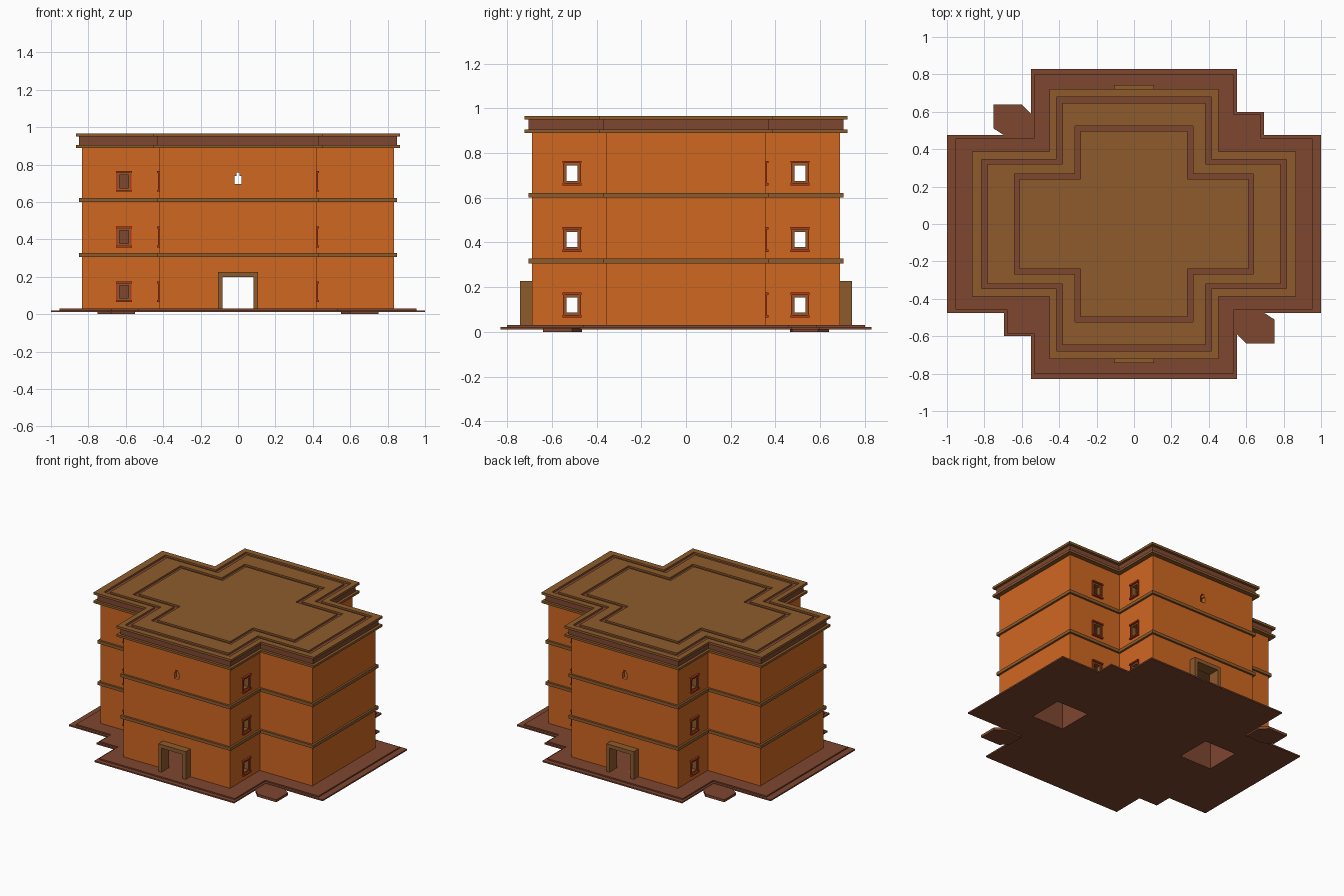
import bpy, bmesh

cube = bpy.data.objects.get("Cube")
if cube:
    bpy.data.objects.remove(cube, do_unlink=True)


def material(name, rgb):
    lin = [((c / 255 + 0.055) / 1.055) ** 2.4 for c in rgb] + [1.0]
    m = bpy.data.materials.new(name)
    m.use_nodes = True
    m.diffuse_color = lin
    m.node_tree.nodes["Principled BSDF"].inputs["Base Color"].default_value = lin
    return m


ORANGE = material("orange plaster", (207, 103, 33))
TAN = material("tan stone", (142, 91, 44))
BROWN = material("red brown stone", (126, 70, 48))
RED = material("red trim", (178, 56, 24))


def finish(name, bm, mat):
    bmesh.ops.recalc_face_normals(bm, faces=bm.faces)
    mesh = bpy.data.meshes.new(name)
    bm.to_mesh(mesh)
    bm.free()
    mesh.materials.append(mat)
    ob = bpy.data.objects.new(name, mesh)
    bpy.context.collection.objects.link(ob)
    return ob


def cross(x, y, arm_x, arm_y):
    """Plus-shaped outline: arm_x and arm_y are the half widths of the arms."""
    quarter = [(x, arm_y), (arm_x, arm_y), (arm_x, y)]
    pts = list(quarter)
    pts += [(-px, py) for px, py in reversed(quarter)]
    pts += [(-px, -py) for px, py in quarter]
    pts += [(px, -py) for px, py in reversed(quarter)]
    return pts


def rectangle(cx, cy, h):
    return [(cx + h, cy + h), (cx - h, cy + h), (cx - h, cy - h), (cx + h, cy - h)]


def prism(name, outline, z0, z1, mat, hole=None):
    """Extruded outline, or a ring when a hole outline is given."""
    bm = bmesh.new()
    loops = []
    for pts in [outline] + ([hole] if hole else []):
        loops.append([[bm.verts.new((px, py, z)) for px, py in pts] for z in (z0, z1)])
    n = len(outline)

    def bridge(a, b):
        for i in range(n):
            j = (i + 1) % n
            bm.faces.new((a[i], a[j], b[j], b[i]))

    for low, high in loops:
        bridge(low, high)
    for level in (0, 1):
        if hole:
            bridge(loops[0][level], loops[1][level])
        else:
            bm.faces.new(loops[0][level])
    return finish(name, bm, mat)


def boxes(name, bounds, mat):
    bm = bmesh.new()
    for lo, hi in bounds:
        made = bmesh.ops.create_cube(bm, size=1)["verts"]
        for v in made:
            v.co = [(lo[k] + hi[k]) / 2 + v.co[k] * abs(hi[k] - lo[k]) for k in range(3)]
    return finish(name, bm, mat)


def on_wall(axis, sign, face, u0, u1, z0, z1, d0, d1):
    """Box bounds on a wall: u runs along it, d is the depth outward from it."""
    a, b = sign * (face + d0), sign * (face + d1)
    if axis == "x":
        return (a, u0, z0), (b, u1, z1)
    return (u0, a, z0), (u1, b, z1)


def frame(wall, u, z, w, h, t, d0, d1):
    """Four bars round a rectangle with outer half sizes w and h."""
    return [on_wall(*wall, u - w, u + w, z + h - t, z + h, d0, d1),
            on_wall(*wall, u - w, u + w, z - h, z - h + t, d0, d1),
            on_wall(*wall, u - w, u - w + t, z - h + t, z + h - t, d0, d1),
            on_wall(*wall, u + w - t, u + w, z - h + t, z + h - t, d0, d1)]


def cut(ob, cutter):
    mod = ob.modifiers.new("openings", "BOOLEAN")
    mod.operation, mod.solver, mod.object = "DIFFERENCE", "EXACT", cutter
    bpy.context.view_layer.objects.active = ob
    bpy.ops.object.modifier_apply(modifier=mod.name)


X, Y, AX, AY, T = 0.835, 0.69, 0.42, 0.355, 0.03


def grown(d):
    return cross(X + d, Y + d, AX + d, AY + d)


# Stepped base with a square landing at two opposite corners
def base_outline(x, y, ax, ay, sx, sy):
    pts = cross(x, y, ax, ay)
    step = [(sx, ay), (sx, sy), (ax, sy)]
    return pts[:1] + step + pts[2:7] + [(-px, -py) for px, py in step] + pts[8:]


lower_base = prism("lower_base", base_outline(1, 0.83, 0.55, 0.475, 0.695, 0.6),
                   0.011, 0.021, BROWN)
upper_base = prism("upper_base", base_outline(0.955, 0.8, 0.535, 0.458, 0.68, 0.585),
                   0.019, 0.03, BROWN)

# Entry tabs at the other two corners
tab = [(0.55, -0.475), (0.55, -0.59), (0.6, -0.64), (0.75, -0.64), (0.75, -0.51), (0.68, -0.465)]
prism("front_tab", tab, 0, 0.018, BROWN)
prism("back_tab", [(-px, -py) for px, py in tab], 0, 0.018, BROWN)

# Hollow shafts inside the side wings, open through the base
SHAFTS = (("left_shaft", 0.53, -0.11), ("right_shaft", -0.53, 0.11))
for name, sx, sy in SHAFTS:
    prism(name, rectangle(sx, sy, 0.135), 0.012, 0.92, BROWN, rectangle(sx, sy, 0.125))
    cutter = prism("shaft_cutter", rectangle(sx, sy, 0.127), -0.1, 0.1, BROWN)
    for ob in (lower_base, upper_base):
        cut(ob, cutter)
    bpy.data.objects.remove(cutter, do_unlink=True)

# Walls with window and door openings
walls = prism("walls", grown(0), 0.02, 0.93, ORANGE, grown(-T))
columns = [("x", sx, AX, sy * 0.51) for sx in (-1, 1) for sy in (-1, 1)]
columns += [("y", s, AY, s * 0.61) for s in (-1, 1)]
openings = []
for axis, sign, face, u in columns:
    wall = (axis, sign, face)
    for level, z in enumerate((0.12, 0.413, 0.71), 1):
        openings.append(on_wall(*wall, u - 0.034, u + 0.034, z - 0.044, z + 0.044, -0.06, 0.05))
        trim = frame(wall, u, z, 0.041, 0.053, 0.008, -0.005, 0.008)
        trim += [on_wall(*wall, u - 0.043, u + 0.043, z + e - 0.005, z + e + 0.005, 0, 0.014)
                 for e in (-0.05, 0.05)]
        boxes(f"window_trim_{level}", trim, RED)
        boxes(f"window_liner_{level}", frame(wall, u, z, 0.034, 0.044, 0.010, -T, 0.003), TAN)

for sign, side in ((-1, "front"), (1, "back")):
    wall = ("y", sign, Y)
    openings.append(on_wall(*wall, -0.09, 0.09, 0.03, 0.205, -0.06, 0.05))
    # Small keyhole window high on the wall
    openings.append(on_wall(*wall, -0.018, 0.018, 0.697, 0.74, -0.06, 0.05))
    openings.append(on_wall(*wall, -0.009, 0.009, 0.738, 0.757, -0.06, 0.04))
    # Deep stone portal
    boxes(side + "_portal", [on_wall(*wall, -0.108, -0.083, 0.025, 0.2, -T, 0.052),
                             on_wall(*wall, 0.083, 0.108, 0.025, 0.2, -T, 0.052),
                             on_wall(*wall, -0.108, 0.108, 0.2, 0.227, -T, 0.052)], TAN)
for bounds in openings:
    cutter = boxes("opening_cutter", [bounds], ORANGE)
    cut(walls, cutter)
    bpy.data.objects.remove(cutter, do_unlink=True)

# Floor slabs that show outside as belt courses
for name, z in (("first_belt", 0.305), ("second_belt", 0.6)):
    prism(name, grown(0.014), z, z + 0.022, TAN)

# Crowning cornice
prism("cornice_ledge", grown(0.032), 0.89, 0.906, TAN)
prism("cornice_band", grown(0.014), 0.9, 0.954, BROWN)

# Roof paving separated by two brown grooves
prism("roof_rim", grown(0.032), 0.95, 0.966, TAN, cross(0.815, 0.68, 0.415, 0.345))
prism("roof_walk", cross(0.782, 0.648, 0.382, 0.32), 0.95, 0.966, TAN,
      cross(0.64, 0.525, 0.315, 0.268))
prism("roof_centre", cross(0.612, 0.497, 0.287, 0.24), 0.95, 0.966, TAN)
